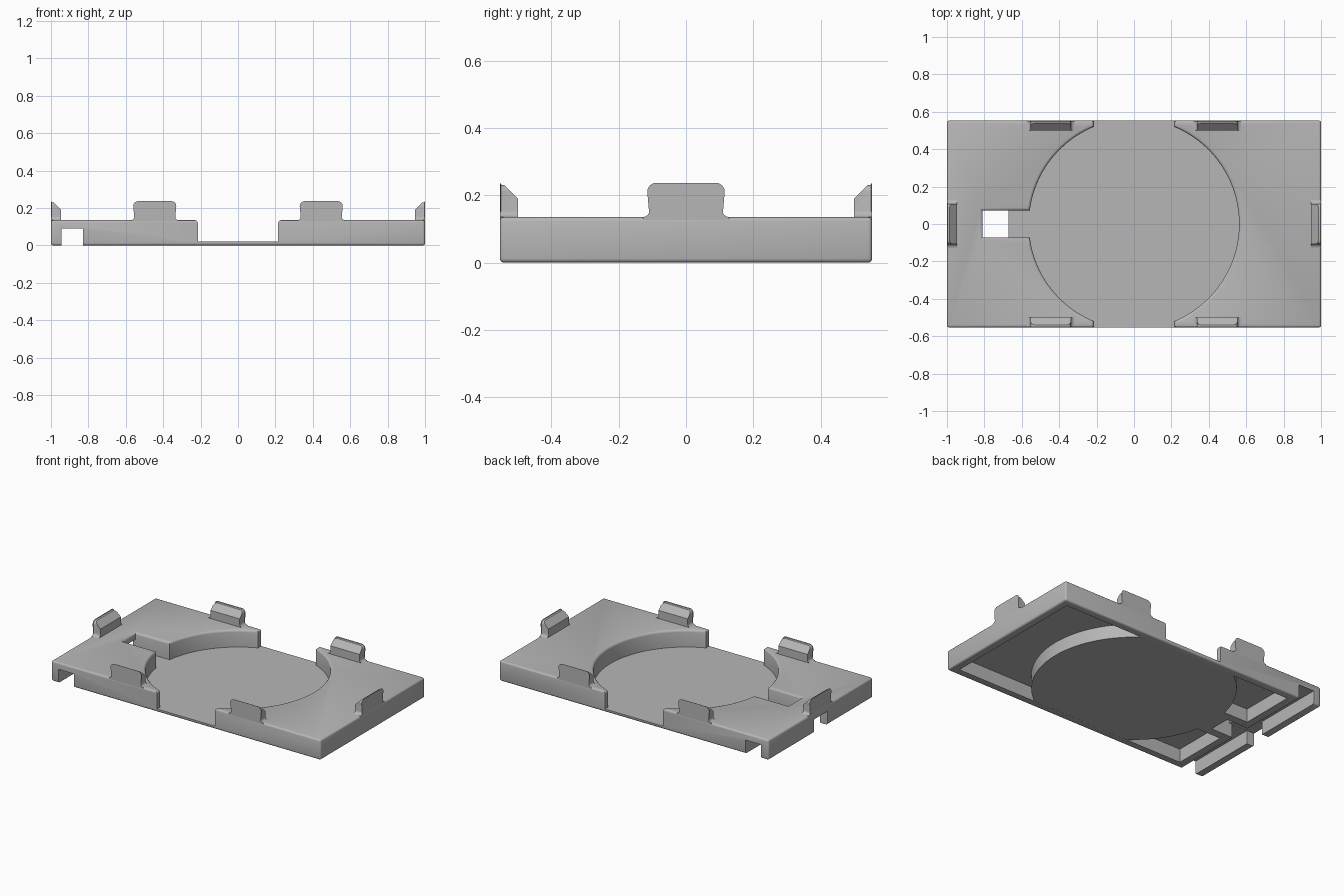
import bpy, bmesh, math
from mathutils import Vector

old = bpy.data.objects.get("Cube")
if old:
    bpy.data.objects.remove(old, do_unlink=True)

HX, HY, TOP, ROOF, WALL = 1.0, 0.553, 0.135, 0.09, 0.052

grey = bpy.data.materials.new("matte_grey")
grey.use_nodes = True
grey.diffuse_color = (0.47, 0.47, 0.47, 1)
grey.node_tree.nodes["Principled BSDF"].inputs["Base Color"].default_value = (0.47, 0.47, 0.47, 1)


def finish(name, bm):
    bmesh.ops.recalc_face_normals(bm, faces=bm.faces)
    mesh = bpy.data.meshes.new(name)
    bm.to_mesh(mesh)
    bm.free()
    mesh.materials.append(grey)
    ob = bpy.data.objects.new(name, mesh)
    bpy.context.collection.objects.link(ob)
    return ob


def box(name, lo, hi, bevel=0):
    bm = bmesh.new()
    bmesh.ops.create_cube(bm, size=1)
    lo, hi = Vector(lo), Vector(hi)
    for v in bm.verts:
        v.co = (lo + hi) / 2 + v.co * (hi - lo)
    if bevel:
        bmesh.ops.bevel(bm, geom=bm.edges[:], offset=bevel, segments=3, profile=0.5, affect='EDGES')
    return finish(name, bm)


def loft(name, rings):
    bm = bmesh.new()
    rows = [[bm.verts.new(p) for p in ring] for ring in rings]
    n = len(rows[0])
    for a, b in zip(rows, rows[1:]):
        for i in range(n):
            j = (i + 1) % n
            bm.faces.new((a[i], a[j], b[j], b[i]))
    bm.faces.new(rows[0])
    bm.faces.new(rows[-1])
    return finish(name, bm)


def arc(cx, cy, r, a, b, n):
    return [(cx + r * math.cos(a + (b - a) * i / n), cy + r * math.sin(a + (b - a) * i / n))
            for i in range(n + 1)]


def outline(d, y_end):
    """Round pocket with open front and back and a cable slot, grown by d."""
    r, slot, gate, tip = 0.562 + d, 0.072 + d, 0.215 + d, -0.81 - d
    a, s = math.acos(gate / r), math.asin(slot / r)
    return (arc(0, 0, r, -a, a, 48) + [(gate, y_end), (-gate, y_end)]
            + arc(0, 0, r, math.pi - a, math.pi - s, 22) + [(tip, slot), (tip, -slot)]
            + arc(0, 0, r, math.pi + s, math.pi + a, 22) + [(-gate, -y_end), (gate, -y_end)])


def combine(target, other, operation):
    mod = target.modifiers.new(other.name, 'BOOLEAN')
    mod.operation, mod.object, mod.solver = operation, other, 'EXACT'
    bpy.context.view_layer.objects.active = target
    bpy.ops.object.modifier_apply(modifier=mod.name)
    bpy.data.objects.remove(other, do_unlink=True)


def smooth(ob):
    bpy.ops.object.select_all(action='DESELECT')
    ob.select_set(True)
    bpy.context.view_layer.objects.active = ob
    bpy.ops.object.shade_smooth_by_angle(angle=math.radians(35))


# Base tray with hollow underside
tray = box("base_tray", (-HX, -HY, 0), (HX, HY, TOP), 0.012)
combine(tray, box("cavity", (-0.78, WALL - HY, -0.1), (HX - WALL, HY - WALL, ROOF)), 'DIFFERENCE')

# Pocket support wall and floor
support = loft("pocket_support", [[(x, y, z) for x, y in outline(0.055, HY - 0.02)]
                                  for z in (0.0004, 0.1)])
# Trim the wide circle to the tray sides
combine(support, box("trim", (-0.9, 0.015 - HY, -0.1), (0.9, HY - 0.015, 0.3)), 'INTERSECT')
combine(tray, support, 'UNION')

# Cross channel and cable exit on the underside
combine(tray, box("channel", (-0.945, -1, -0.1), (-0.83, 1, ROOF)), 'DIFFERENCE')
combine(tray, box("cable_exit", (-1.2, -0.0715, -0.1), (-0.67, 0.0715, ROOF + 0.0005)), 'DIFFERENCE')

# Pocket with a rounded upper lip
lip = [(0.02, 0)] + [(TOP - 0.015 + 0.015 * math.sin(t), 0.015 * (1 - math.cos(t)))
                     for t in (0, math.pi / 6, math.pi / 3, math.pi / 2)] + [(0.3, 0.015)]
pocket = loft("pocket", [[(x, y, z) for x, y in outline(d, 0.8)] for z, d in lip])
combine(tray, pocket, 'DIFFERENCE')
smooth(tray)


# Retaining tabs: filleted profile, sloped on the inner side
def tab(name, origin, along, inward):
    half, peak, f, q = 0.108, 0.23, 0.02, math.pi / 2
    side = [(half + f, TOP - 0.025)] + arc(half + f, TOP + f, f, 3 * q, 2 * q, 4) \
        + arc(half - f, peak - f, f, 0, q, 4)
    profile = side + [(-u, z) for u, z in reversed(side)]
    bm = bmesh.new()
    rows = [[bm.verts.new((u, v, z)) for u, z in profile] for v in (0.001, 0.054)]
    n = len(profile)
    for i in range(n):
        j = (i + 1) % n
        bm.faces.new((rows[0][i], rows[0][j], rows[1][j], rows[1][i]))
    for row in rows:
        bm.faces.new(row)
    bmesh.ops.bisect_plane(bm, geom=bm.verts[:] + bm.edges[:] + bm.faces[:],
                           plane_co=(0, 0.054, 0.19), plane_no=(0, 1, 1), clear_outer=True)
    bmesh.ops.holes_fill(bm, edges=[e for e in bm.edges if e.is_boundary], sides=0)
    # Soften the upper outer edge
    rim = [e for e in bm.edges if all(v.co.y < 0.002 and v.co.z > TOP + f for v in e.verts)]
    bmesh.ops.bevel(bm, geom=rim, offset=0.007, segments=2, profile=0.5, affect='EDGES')
    for v in bm.verts:
        u, w, z = v.co
        v.co = Vector(origin) + Vector(along) * u + Vector(inward) * w + Vector((0, 0, z))
    smooth(finish(name, bm))


for sx, side in ((-1, "right"), (1, "left")):
    tab(side + "_end_tab", (sx * HX, 0, 0), (0, 1, 0), (-sx, 0, 0))
    for sy, end in ((-1, "front"), (1, "back")):
        tab(f"{end}_{side}_tab", (sx * 0.445, sy * HY, 0), (1, 0, 0), (0, -sy, 0))
